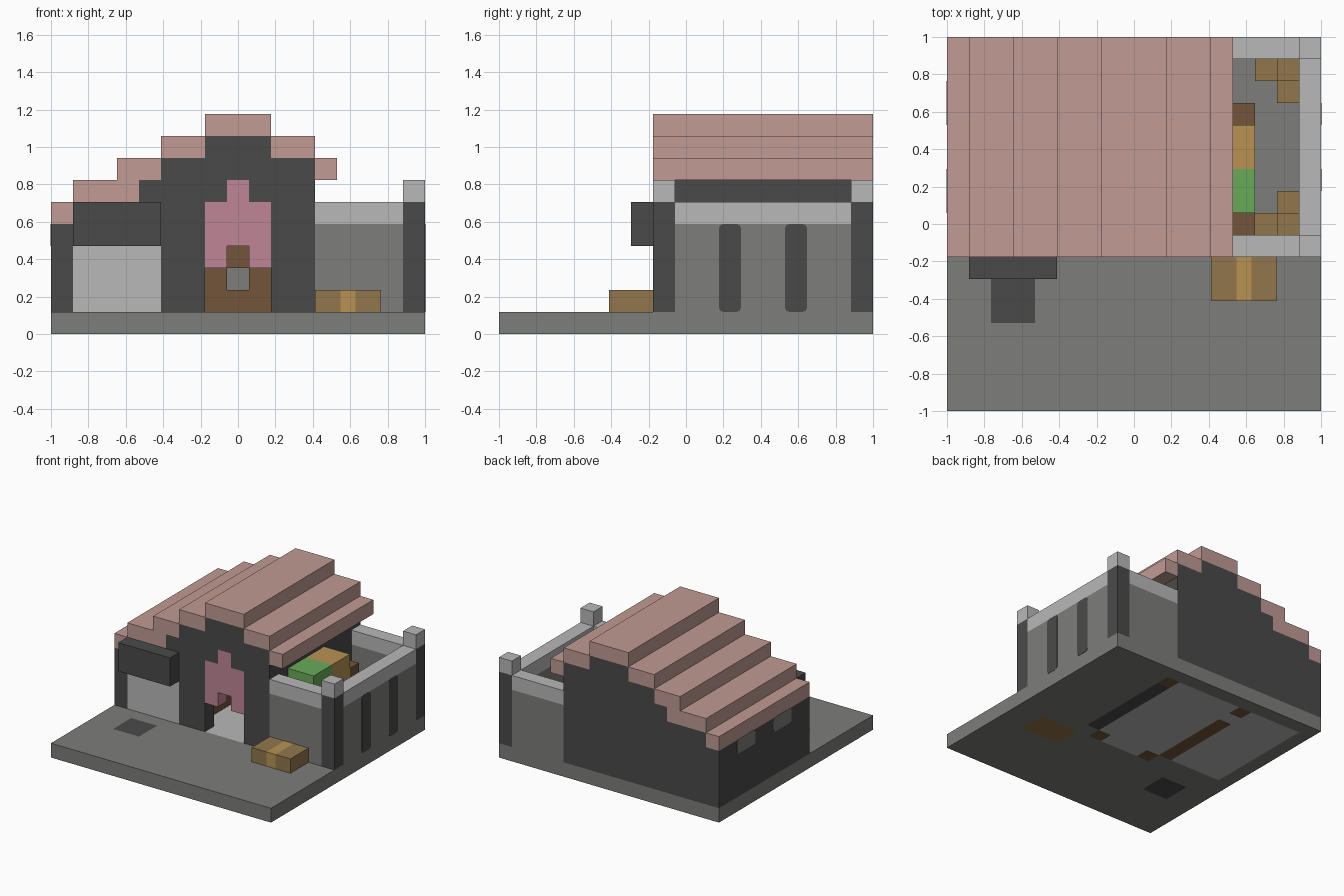
import bpy, bmesh, math
from mathutils import Vector

if "Cube" in bpy.data.objects:
    bpy.data.objects.remove(bpy.data.objects["Cube"])

N = 17            # the plot is a square of N blocks
U = 2 / N         # block size


def linear(c):
    c /= 255
    return c / 12.92 if c <= 0.04045 else ((c + 0.055) / 1.055) ** 2.4


def material(name, *rgb):
    m = bpy.data.materials.new(name)
    col = [linear(c) for c in rgb] + [1]
    m.use_nodes = True
    m.diffuse_color = col
    bsdf = m.node_tree.nodes["Principled BSDF"]
    bsdf.inputs["Base Color"].default_value = col
    bsdf.inputs["Roughness"].default_value = 0.9
    return m


stone = material("grey stone", 125, 126, 123)
pale = material("pale stone", 184, 184, 184)
dark = material("dark stone", 74, 74, 74)
tile = material("roof tile", 193, 155, 148)
pink = material("pink cloth", 191, 134, 151)
wood = material("dark wood", 115, 85, 58)
tan = material("tan wood", 146, 118, 76)
gold = material("golden straw", 184, 146, 84)
green = material("green cloth", 105, 170, 88)


def add(name, bm, mats):
    bmesh.ops.recalc_face_normals(bm, faces=bm.faces)
    me = bpy.data.meshes.new(name)
    bm.to_mesh(me)
    bm.free()
    for m in mats:
        me.materials.append(m)
    ob = bpy.data.objects.new(name, me)
    bpy.context.scene.collection.objects.link(ob)
    return ob


def cuboid(bm, x, y, z):
    """Box between block coordinates, returned as its vertices."""
    verts = bmesh.ops.create_cube(bm, size=1)["verts"]
    for v in verts:
        f = v.co + Vector((0.5, 0.5, 0.5))
        v.co = [(r[0] + (r[1] - r[0]) * t) * U for r, t in zip((x, y, z), f)]
        v.co.x -= 1
        v.co.y -= 1
    return verts


def blocks(name, mat, *boxes):
    bm = bmesh.new()
    for b in boxes:
        cuboid(bm, *b)
    return add(name, bm, [mat])


def panel(name, mat, side, y, z):
    """Thin painted panel with rounded corners on a side wall."""
    bm = bmesh.new()
    x = (N, N + 0.02) if side > 0 else (-0.02, 0)
    cuboid(bm, x, y, z)
    along = [e for e in bm.edges
             if abs(e.verts[0].co.x - e.verts[1].co.x) > 1e-4]
    bmesh.ops.bevel(bm, geom=along, offset=0.2 * U, segments=2,
                    profile=0.5, affect='EDGES')
    return add(name, bm, [mat])


# Ground slab, coloured block by block
def ground_colour(i, j):
    if i in (2, 3) and j in (4, 5):
        return 2                                   # dark hearth stone
    if 12 <= i < 15 and j in (5, 6):
        return 4                                   # under the chest
    if i == 5 and (j in range(8, 14) or j == 15) or j == 7 and i in (6, 10):
        return 3
    if i == 11 and j == 15:
        return 3
    if i == 11 and 8 <= j < 15:
        return 2
    if 1 <= i < 11 and 8 <= j < 16 or j == 7 and 7 <= i < 10:
        return 1                                   # indoor floor
    return 0


bm = bmesh.new()
bmesh.ops.create_grid(bm, x_segments=N, y_segments=N, size=1)
for f in bm.faces:
    c = f.calc_center_median()
    f.material_index = ground_colour(math.floor((c.x + 1) / U),
                                     math.floor((c.y + 1) / U))
slab = add("ground_slab", bm, [stone, pale, dark, wood, tan])
mod = slab.modifiers.new("thickness", 'SOLIDIFY')
mod.thickness = U
mod.offset = 1

# Stepped roof running front to back
depth = (7, N)
steps = [((0, 1), 5), ((1, 4), 6), ((3, 5), 7), ((5, 7), 8),
         ((7, 10), 9), ((10, 12), 8), ((12, 13), 7)]
blocks("roof", tile, *[(x, depth, (z, z + 1)) for x, z in steps])

# Front gable with its doorway
f = (7, 8)
blocks("front_gable", dark,
       ((5, 7), f, (1, 8)), ((10, 12), f, (1, 8)),
       ((7, 8), f, (6, 7)), ((9, 10), f, (6, 7)),
       ((7, 10), f, (7, 9)), ((4, 5), f, (6, 7)),
       ((1, 5), f, (4, 6)), ((0, 1), f, (1, 5)))
blocks("door_curtain", pink, ((7, 10), f, (4, 6)), ((8, 9), f, (6, 7)),
       ((7, 8), f, (3, 4)), ((9, 10), f, (3, 4)))
blocks("shop_front", pale, ((1, 5), f, (1, 4)))
blocks("awning", dark, ((1, 5), (6, 7), (4, 6)))

# Back gable and long side walls
b = (16, 17)
blocks("back_gable", dark, ((0, 1), b, (1, 5)), ((1, 4), b, (1, 6)),
       ((4, 5), b, (1, 7)), ((5, 12), b, (1, 8)), ((7, 10), b, (8, 9)))
inner = (8, 16)
blocks("house_side_walls", dark, ((0, 1), inner, (1, 5)),
       ((11, 12), inner, (1, 8)))
for y in (9, 13):
    panel("side_window", stone, -1, (y, y + 2), (4, 5))

# Indoor partition and back furniture
blocks("partition", wood, ((5, 6), (8, 14), (1, 7)))
blocks("back_cabinet", wood, ((6, 8), (15, 16), (1, 4)),
       ((9, 11), (15, 16), (1, 4)), ((8, 9), (15, 16), (1, 2)),
       ((8, 9), (15, 16), (3, 4)))
blocks("cabinet_niche", stone, ((8, 9), (15.5, 16), (2, 3)))

# Walled yard: walls, coping and corner posts
runs = [((12, 16), f), ((12, 16), b), ((16, 17), inner)]
blocks("yard_walls", stone, *[(x, y, (1, 5)) for x, y in runs])
blocks("yard_coping", pale, *[(x, y, (5, 6)) for x, y in runs])
for y in (f, b):
    blocks("corner_post", dark, ((16, 17), y, (1, 6)))
    blocks("post_cap", pale, ((16, 17), y, (6, 7)))
for y in (10, 13):
    panel("wall_pilaster", dark, 1, (y, y + 1), (1, 5))

# Stall in the yard
blocks("stall_posts", wood, ((12, 14), (8, 9), (1, 5)),
       ((12, 14), (13, 14), (1, 5)))
blocks("stall_green_top", green, ((12, 14), (9, 11), (4, 6)))
blocks("stall_straw_top", gold, ((12, 14), (11, 13), (4, 6)))

# Crates stacked in the yard corners
blocks("back_crates", tan, ((14, 15), (15, 16), (1, 2)),
       ((15, 16), (15, 16), (1, 3)), ((15, 16), (14, 15), (1, 2)))
blocks("front_crates", tan, ((14, 15), (8, 9), (1, 2)),
       ((15, 16), (8, 9), (1, 3)), ((15, 16), (9, 10), (1, 2)))

# Chest beside the door with a golden band
blocks("chest", tan, ((12, 13.15), (5, 7), (1, 2)),
       ((13.85, 15), (5, 7), (1, 2)))
blocks("chest_band", gold, ((13.15, 13.85), (5, 7), (1, 2)))
